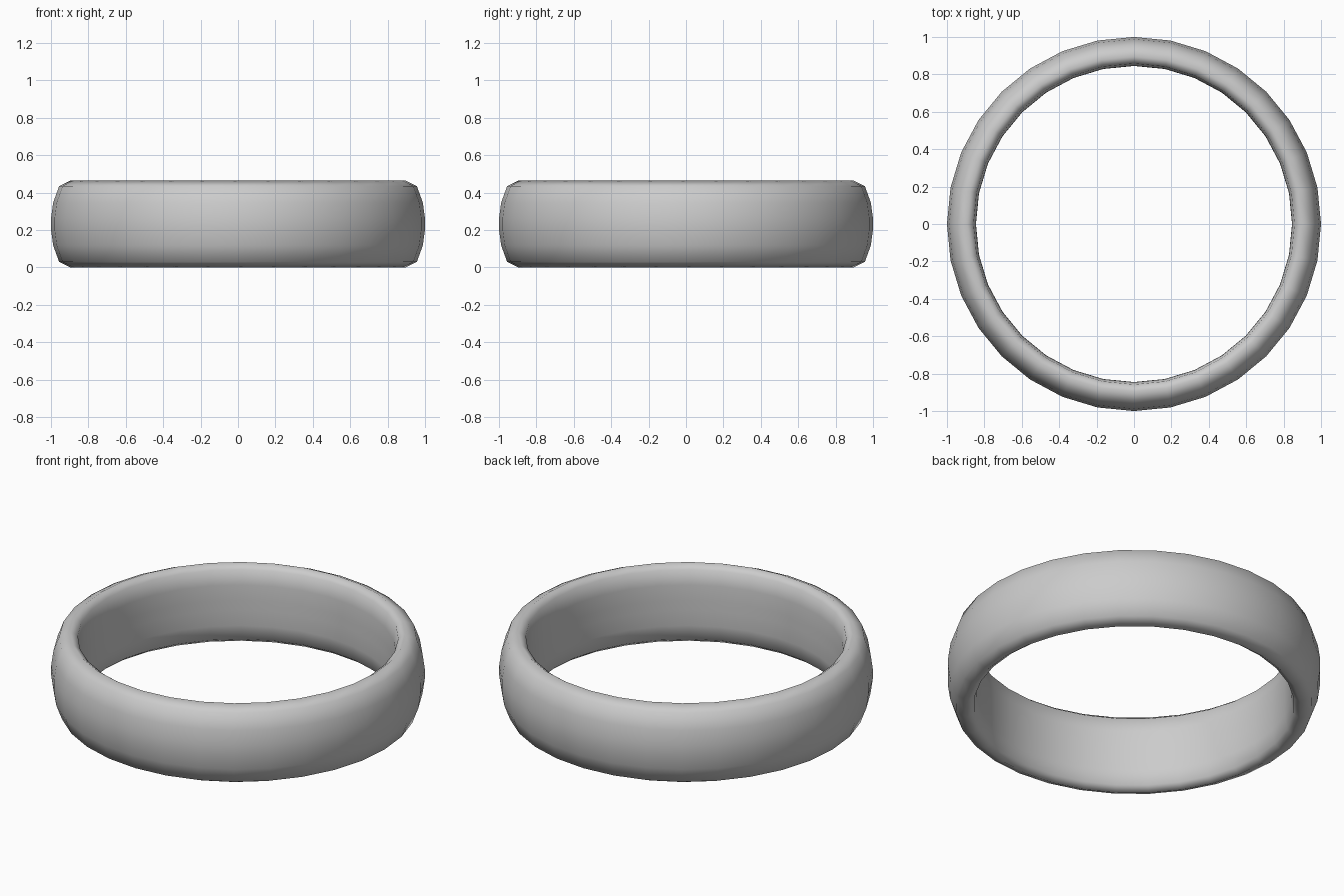
import bpy, bmesh, math

if "Cube" in bpy.data.objects:
    bpy.data.objects.remove(bpy.data.objects["Cube"])

SEGMENTS = 32
MID = 0.2325
# upper half of the band cross-section: (radius, height above middle), outside to inside
half = [(1.0, 0.03), (0.988, 0.115), (0.956, 0.203), (0.895, 0.2325),
        (0.858, 0.205), (0.846, 0.12), (0.845, 0.03)]
profile = [(r, MID + h) for r, h in half] + [(r, MID - h) for r, h in reversed(half)]

# spin the closed profile into a ring
bm = bmesh.new()
rings = []
for i in range(SEGMENTS):
    a = 2 * math.pi * i / SEGMENTS
    rings.append([bm.verts.new((r * math.cos(a), r * math.sin(a), z)) for r, z in profile])
n = len(profile)
for i in range(SEGMENTS):
    p, q = rings[i], rings[(i + 1) % SEGMENTS]
    for j in range(n):
        k = (j + 1) % n
        bm.faces.new((p[j], q[j], q[k], p[k]))
bmesh.ops.recalc_face_normals(bm, faces=bm.faces)
for f in bm.faces:
    f.smooth = True
mesh = bpy.data.meshes.new("ring_band")
bm.to_mesh(mesh)
bm.free()
ring = bpy.data.objects.new("ring_band", mesh)
bpy.context.collection.objects.link(ring)
